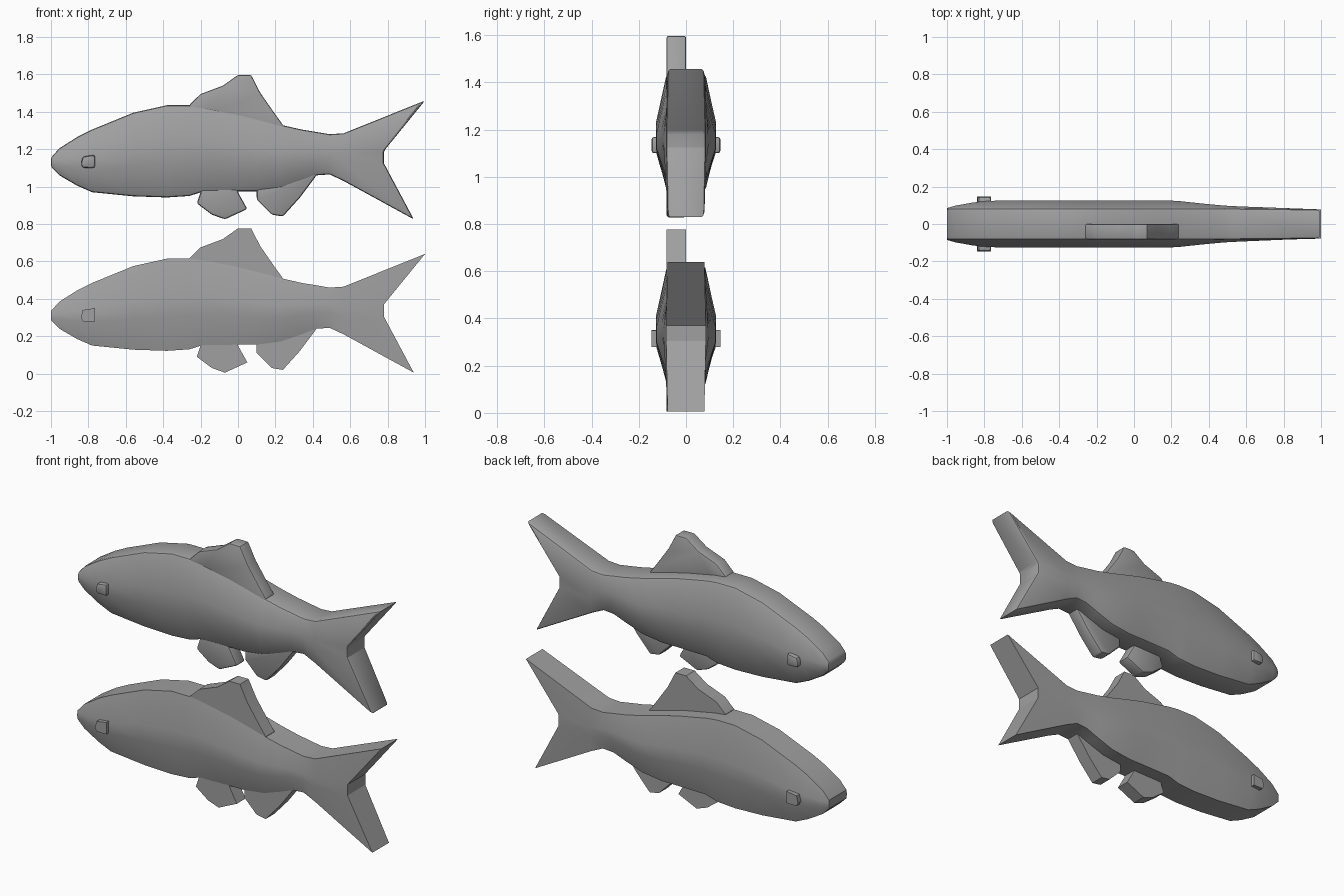
import bpy, bmesh, math

cube = bpy.data.objects.get("Cube")
if cube:
    bpy.data.objects.remove(cube)

grey = bpy.data.materials.new("plain grey")
grey.use_nodes = True
grey.diffuse_color = (0.35, 0.35, 0.35, 1)
grey.node_tree.nodes["Principled BSDF"].inputs["Base Color"].default_value = (0.35, 0.35, 0.35, 1)

EDGE = 0.082   # half thickness along the outline
LIFT = 0.82    # height of the upper fish


def finish(bm, name, lift, soft):
    """Turn the bmesh into an object; the upper fish gets rounded edges."""
    bmesh.ops.recalc_face_normals(bm, faces=bm.faces)
    mesh = bpy.data.meshes.new(name)
    bm.to_mesh(mesh)
    bm.free()
    mesh.materials.append(grey)
    obj = bpy.data.objects.new(name, mesh)
    obj.location.z = lift
    bpy.context.collection.objects.link(obj)
    bpy.ops.object.select_all(action='DESELECT')
    obj.select_set(True)
    bpy.context.view_layer.objects.active = obj
    if soft:
        bev = obj.modifiers.new("rounded edges", 'BEVEL')
        bev.width = soft
        bev.segments = 2
        bev.limit_method = 'ANGLE'
        bev.angle_limit = math.radians(35)
        bpy.ops.object.modifier_apply(modifier=bev.name)
    bpy.ops.object.shade_smooth_by_angle(angle=math.radians(25))
    return obj


def plate(name, outline, y0, y1, lift, soft):
    """Extrude an x-z outline between two depths."""
    bm = bmesh.new()
    face = bm.faces.new([bm.verts.new((x, y0, z)) for x, z in outline])
    new = bmesh.ops.extrude_face_region(bm, geom=[face])["geom"]
    for v in new:
        if isinstance(v, bmesh.types.BMVert):
            v.co.y = y1
    finish(bm, name, lift, soft)


# Body stations: x, belly height, back height, half width at the middle
STATIONS = [
    (-1.0, .285, .335, .085), (-.955, .24, .385, .098), (-.86, .185, .445, .115),
    (-.78, .15, .485, .124), (-.56, .128, .575, .126), (-.38, .122, .615, .126),
    (-.26, .13, .615, .126), (-.19, .152, .607, .126), (0, .155, .57, .126),
    (.1, .155, .545, .126), (.23, .172, .51, .124), (.34, .21, .485, .112),
    (.42, .24, .472, .104), (.49, .245, .46, .098), (.565, .21, .465, .094),
]


def body(lift, soft):
    rows = []
    for x, low, high, w in STATIONS:
        h = high - low
        rows.append([(x, EDGE, low), (x, w, low + h * .37),
                     (x, w, low + h * .58), (x, EDGE, high)])
    # the last row spreads into the forked tail
    rows.append([(.94, .078, .005), (.78, .084, .305), (.78, .084, .37), (1.0, .078, .64)])
    bm = bmesh.new()
    rings = []
    for row in rows:
        left = [bm.verts.new(p) for p in row]
        right = [bm.verts.new((x, -y, z)) for x, y, z in row]
        rings.append(left + right[::-1])
    for a, b in zip(rings, rings[1:]):
        for i in range(8):
            j = (i + 1) % 8
            bm.faces.new((a[i], a[j], b[j], b[i]))
    for ring in (rings[0], rings[-1]):
        for i in range(3):
            bm.faces.new((ring[i], ring[i + 1], ring[6 - i], ring[7 - i]))
    return finish(bm, "body", lift, soft)


DORSAL = [(-.26, .60), (-.26, .617), (-.2, .675), (-.08, .72), (0, .777), (.07, .777),
          (.12, .68), (.2, .565), (.24, .51), (.24, .46), (-.2, .55)]
PELVIC = [(-.19, .2), (-.2, .15), (-.22, .09), (-.14, .03), (-.07, .005),
          (.05, .06), (0, .15), (0, .2)]
ANAL = [(.1, .2), (.1, .11), (.18, .03), (.24, .02), (.33, .12), (.42, .24), (.42, .28)]
EYE = [(-.84, .3), (-.83, .28), (-.765, .28), (-.765, .35), (-.83, .34)]


def fish(lift, soft):
    body(lift, soft)
    # single fins lie on the right half of the body
    for name, outline in (("dorsal_fin", DORSAL), ("pelvic_fin", PELVIC), ("anal_fin", ANAL)):
        plate(name, outline, -EDGE, 0, lift, soft)
    for name, side in (("left_eye", 1), ("right_eye", -1)):
        plate(name, EYE, side * .09, side * .146, lift, soft)


fish(0, 0)
fish(LIFT, .012)
